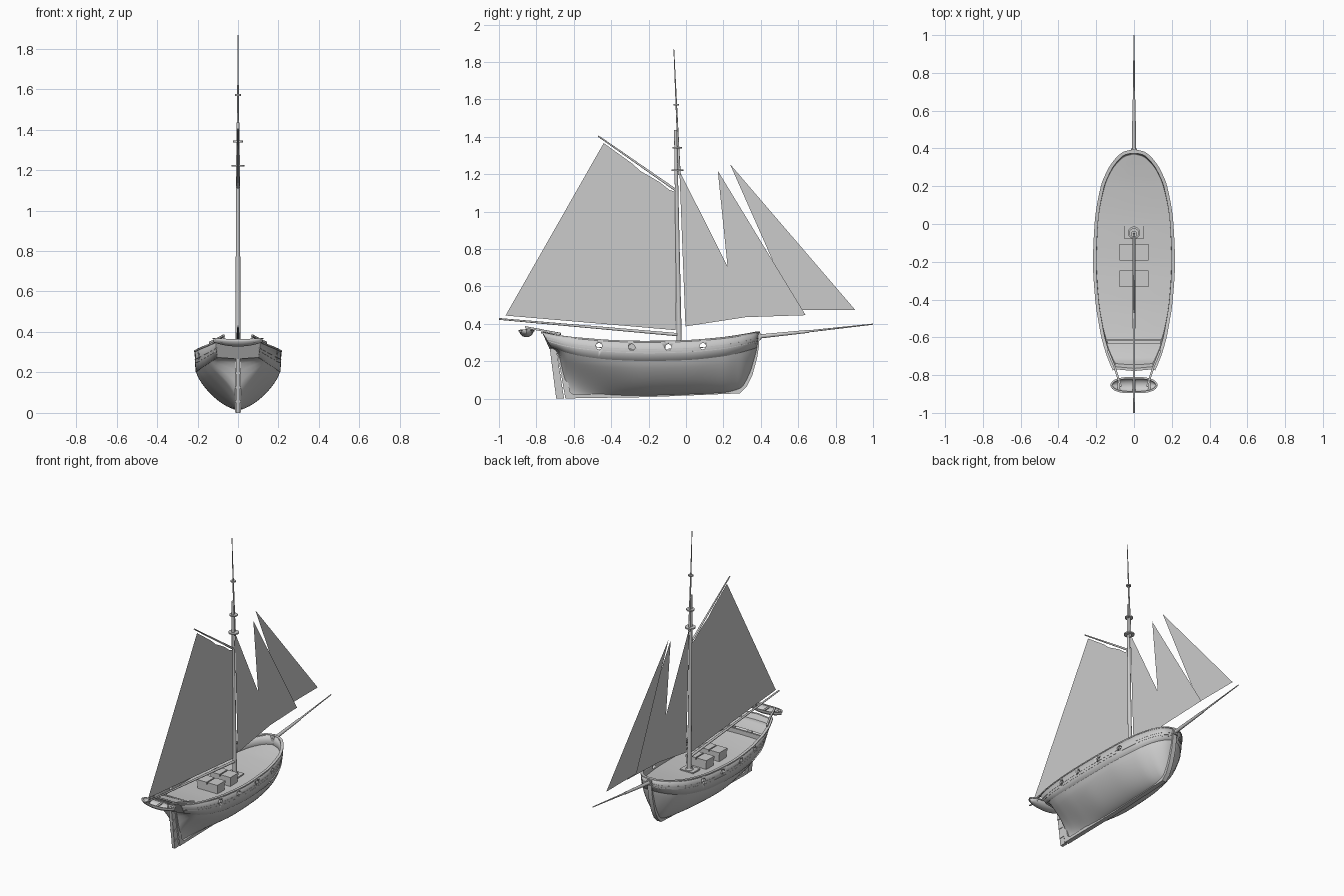
import bpy, bmesh, math
from mathutils import Vector

if "Cube" in bpy.data.objects:
    bpy.data.objects.remove(bpy.data.objects["Cube"])

# ---------- helpers ----------
def obj(name, verts, faces, smooth=None, fix=True):
    me = bpy.data.meshes.new(name)
    me.from_pydata([tuple(v) for v in verts], [], faces)
    o = bpy.data.objects.new(name, me)
    bpy.context.collection.objects.link(o)
    if fix:
        bm = bmesh.new()
        bm.from_mesh(me)
        bmesh.ops.remove_doubles(bm, verts=bm.verts, dist=1e-5)
        bmesh.ops.recalc_face_normals(bm, faces=bm.faces)
        bm.to_mesh(me)
        bm.free()
    if smooth:
        select(o)
        bpy.ops.object.shade_smooth_by_angle(angle=math.radians(smooth))
    return o

def select(o):
    bpy.ops.object.select_all(action='DESELECT')
    o.select_set(True)
    bpy.context.view_layer.objects.active = o

def loft(name, rows, closed=False, smooth=40):
    n = len(rows[0])
    verts = [v for r in rows for v in r]
    faces = [(i*n+j, i*n+(j+1) % n, (i+1)*n+(j+1) % n, (i+1)*n+j)
             for i in range(len(rows)-1) for j in range(n if closed else n-1)]
    if closed:
        faces += [tuple(range(n)), tuple(range((len(rows)-1)*n, len(rows)*n))]
    return obj(name, verts, faces, smooth)

def rod(name, p0, p1, r0, r1, n=12):
    p0, p1 = Vector(p0), Vector(p1)
    q = (p1-p0).to_track_quat('Z', 'Y')
    ring = lambda p, r: [p + q @ Vector((r*math.cos(t), r*math.sin(t), 0))
                         for t in (2*math.pi*(k+.5)/n for k in range(n))]
    return loft(name, [ring(p0, r0), ring(p1, r1)], True)

def box(name, x, y, z):
    return loft(name, [[(a, b, c) for a, b in ((x[0], y[0]), (x[1], y[0]), (x[1], y[1]), (x[0], y[1]))]
                       for c in z], True, None)

def plate(name, yz, t):
    return loft(name, [[(x, y, z) for y, z in yz] for x in (-t, t)], True, 25)

def sweep(name, path, w, h):
    rows = []
    for i, p in enumerate(path):
        t = Vector(path[min(i+1, len(path)-1)]) - Vector(path[max(i-1, 0)])
        s = Vector((t.y, -t.x, 0)).normalized()
        rows.append([Vector(p) + s*a*w + Vector((0, 0, b*h)) for a, b in ((-1, -1), (1, -1), (1, 1), (-1, 1))])
    return loft(name, rows, True, 30)

def apply_mods(o):
    select(o)
    for m in list(o.modifiers):
        bpy.ops.object.modifier_apply(modifier=m.name)

# ---------- hull lines: y, half width low, z low, half width top, z top, z keel, fullness ----------
T = [(-.72, .10, .278, .108, .357, .272, 4), (-.69, .116, .268, .124, .349, .25, 3.4),
     (-.64, .142, .25, .147, .338, .012, 2.6), (-.55, .172, .23, .175, .326, .012, 1.6),
     (-.4, .196, .212, .2, .314, .014, .95), (-.2, .207, .205, .212, .308, .018, .64),
     (0, .2, .21, .204, .313, .024, .62), (.2, .164, .23, .171, .329, .032, .66),
     (.29, .125, .25, .132, .342, .05, .75), (.34, .085, .264, .094, .351, .13, .7),
     (.37, .045, .274, .056, .357, .23, .6), (.383, 0, .28, 0, .36, .277, .6)]

def line(c, y):                      # monotone cubic through the table column
    k = max(i for i in range(len(T)-1) if i == 0 or T[i][0] <= y)
    d = [(T[i+1][c]-T[i][c])/(T[i+1][0]-T[i][0]) for i in range(len(T)-1)]
    def m(i):
        if i in (0, len(T)-1):
            return d[0] if i == 0 else d[-1]
        return 0 if d[i-1]*d[i] <= 0 else 2*d[i-1]*d[i]/(d[i-1]+d[i])
    h = T[k+1][0]-T[k][0]
    t = (y-T[k][0])/h
    return ((2*t**3-3*t*t+1)*T[k][c] + (t**3-2*t*t+t)*h*m(k)
            + (3*t*t-2*t**3)*T[k+1][c] + (t**3-t*t)*h*m(k+1))

N = 60
YS = [-.72 + 1.103*(.5-.5*math.cos(math.pi*i/N)) for i in range(N+1)]

def side(f, out=0.0):                # point on the topside band, f = 0 low edge .. 1 rail
    pts = []
    for y in YS:
        dy = (y+.5)*.22 if y < -.5 else max(0, y-.25)*.06
        a, b = line(1, y), line(3, y)
        w = a+(b-a)*f
        z = line(2, y)+(line(4, y)-line(2, y))*f
        pts.append(Vector((w+(out if w > .01 else 0), y+dy*f, z)))
    return pts

def around(f, out=0.0):              # starboard stern, round the bow, to port stern
    s = side(f, out)
    return s + [Vector((-p.x, p.y, p.z)) for p in reversed(s[:-1])]

# ---------- hull ----------
rows = []
for y in YS:
    w, zt, zk, q = (line(c, y) for c in (1, 2, 5, 6))
    half = []
    for j in range(15):
        s = 1-(1-j/14)**1.5
        half.append((w*max(0, 1-s**1.3)**q, y, zt-(zt-zk)*s))
    rows.append(half + [(-x, b, c) for x, b, c in reversed(half[:-1])])
loft("hull", rows)

# bulwark band with open portholes
band = loft("bulwark", [around(f, .003) for f in (0, .5, 1)])
m = band.modifiers.new("thick", 'SOLIDIFY')
m.thickness, m.offset = .014, -1
apply_mods(band)
for y, z in ((-.465, .284), (-.29, .278), (-.095, .278), (.09, .284)):
    cut = rod("porthole_cutter", (-.4, y, z), (.4, y, z), .017, .017, 20)
    cut.hide_render = True
    b = band.modifiers.new("hole", 'BOOLEAN')
    b.operation, b.object, b.solver = 'DIFFERENCE', cut, 'EXACT'
    apply_mods(band)
    bpy.data.objects.remove(cut)

sweep("cap_rail", [p+Vector((-.004 if p.x > 0 else .004 if p.x < 0 else 0, -.003, 0)) for p in around(1)], .009, .004)
sweep("lower_strake", around(.42, .0015), .0025, .002)
sweep("upper_strake", around(.6, .0015), .0025, .002)

# transom
a, b = side(0)[0], side(1)[0]
loft("transom", [[(s*p.x, p.y+d, p.z) for s, p in ((-1, a), (0, a-Vector((0, .01, .008))), (1, a),
                  (1, b), (0, b-Vector((0, .01, -.004))), (-1, b))] for d in (0, .014)], True, None)

# decks
def deck(name, drop, lo, hi):
    pts = [p for p in side(.6) if lo <= p.y <= hi]
    top = [line(4, min(.383, max(-.72, p.y)))-drop for p in pts]
    return loft(name, [[(p.x*f, p.y, z+.004*(1-f*f)) for f in (-.98, -.5, 0, .5, .98)] for p, z in zip(pts, top)])
deck("main_deck", .06, -.66, .4)
deck("quarter_deck", .03, -.8, -.61)
box("quarter_deck_step", (-.148, .148), (-.62, -.608), (.26, .306))

# keel, stem and rudder
plate("keel_and_stem", [(-.645, .005), (-.2, .012), (.288, .032), (.325, .068), (.355, .13), (.38, .22), (.391, .29),
                        (.393, .363), (.372, .363), (.37, .28), (.352, .21), (.325, .13), (.295, .075), (.26, .06),
                        (-.2, .035), (-.6, .025), (-.62, .04), (-.665, .275), (-.693, .275)], .015)
plate("rudder", [(-.694, .004), (-.652, .004), (-.696, .285), (-.73, .285)], .01)
for z in (.06, .13, .2):
    y = -.652-.046*(z/.285)
    box("rudder_strap", (-.014, .014), (y-.035, y+.02), (z-.005, z+.005))

# hatches and mast step
for y in (-.15, -.29):
    box("hatch", (-.075, .075), (y-.04, y+.04), (.24, .3))
    for s in (-1, 1):
        box("hatch_lid", sorted((s*.004, s*.078)), (y-.043, y+.043), (.298, .314))
box("mast_step", (-.05, .05), (-.08, -.005), (.245, .264))
rod("mast_collar", (0, -.037, .26), (0, -.037, .275), .026, .02, 16)

# spars
rod("lower_mast", (0, -.035, .25), (0, -.056, 1.44), .014, .008, 16)
rod("top_mast", (0, -.035, 1.2), (0, -.065, 1.872), .007, .002)
for y, z, r in ((-.046, 1.225, .033), (-.048, 1.345, .026), (-.052, 1.575, .016)):
    rod("mast_band", (0, y, z-.004), (0, y, z+.004), r, r, 16)
rod("boom", (0, -1, .43), (0, -.035, .345), .005, .009)
rod("gaff", (0, -.47, 1.408), (0, -.045, 1.112), .004, .007)
rod("bowsprit", (0, .37, .334), (0, .66, .364), .012, .008)
rod("jib_boom", (0, .64, .362), (0, 1, .402), .006, .003)
box("bowsprit_bed", (-.016, .016), (.375, .4), (.318, .352))

# sails
def sail(name, yz, x=0.0):
    obj(name, [(x, y, z) for y, z in yz], [tuple(range(len(yz)))], None, False)
sail("main_sail", [(-.965, .448), (-.055, .37), (-.052, 1.108), (-.09, 1.12), (-.14, 1.16), (-.19, 1.19),
                   (-.24, 1.218), (-.29, 1.262), (-.44, 1.37)])
sail("stay_sail", [(-.003, .39), (.355, .445), (-.035, 1.222)])
sail("jib_sail", [(.25, .437), (.64, .45), (.17, 1.222)], -.004)
sail("flying_jib", [(.58, .478), (.905, .478), (.235, 1.258)], -.034)

# stern davits and dinghy
for s in (-1, 1):
    pts = [(s*.138, -.67, .35), (s*.1, -.765, .368), (s*.07, -.86, .386)]
    for p, q in zip(pts, pts[1:]):
        rod("davit", p, q, .008, .007, 4)
    rod("davit_fall", (s*.07, -.85, .386), (s*.07, -.85, .345), .003, .003, 6)
C, hull_rows = Vector((0, -.853, .366)), []
for i in range(25):
    t = -1+2*i/24
    w = .038*max(0, 1-abs(t)**3.2)**.6
    d = .034*(1-.45*t*t)
    hull_rows.append([C+Vector((.122*t, w*math.cos(a), .006*t*t-d*math.sin(a)))
                      for a in (math.pi*k/10 for k in range(11))])
dinghy = loft("dinghy", hull_rows)
dinghy.modifiers.new("thick", 'SOLIDIFY').thickness = .004
for k in (0, -1):
    sweep("dinghy_gunwale", [r[k] for r in hull_rows], .005, .003)
for x in (-.08, 0, .08):
    w = .034*(1-abs(x/.122)**3.2)**.6
    box("dinghy_thwart", (x-.007, x+.007), (C.y-w, C.y+w), (.355, .36))

# rest the keel on the ground
for o in bpy.data.objects:
    o.location.z -= .004
